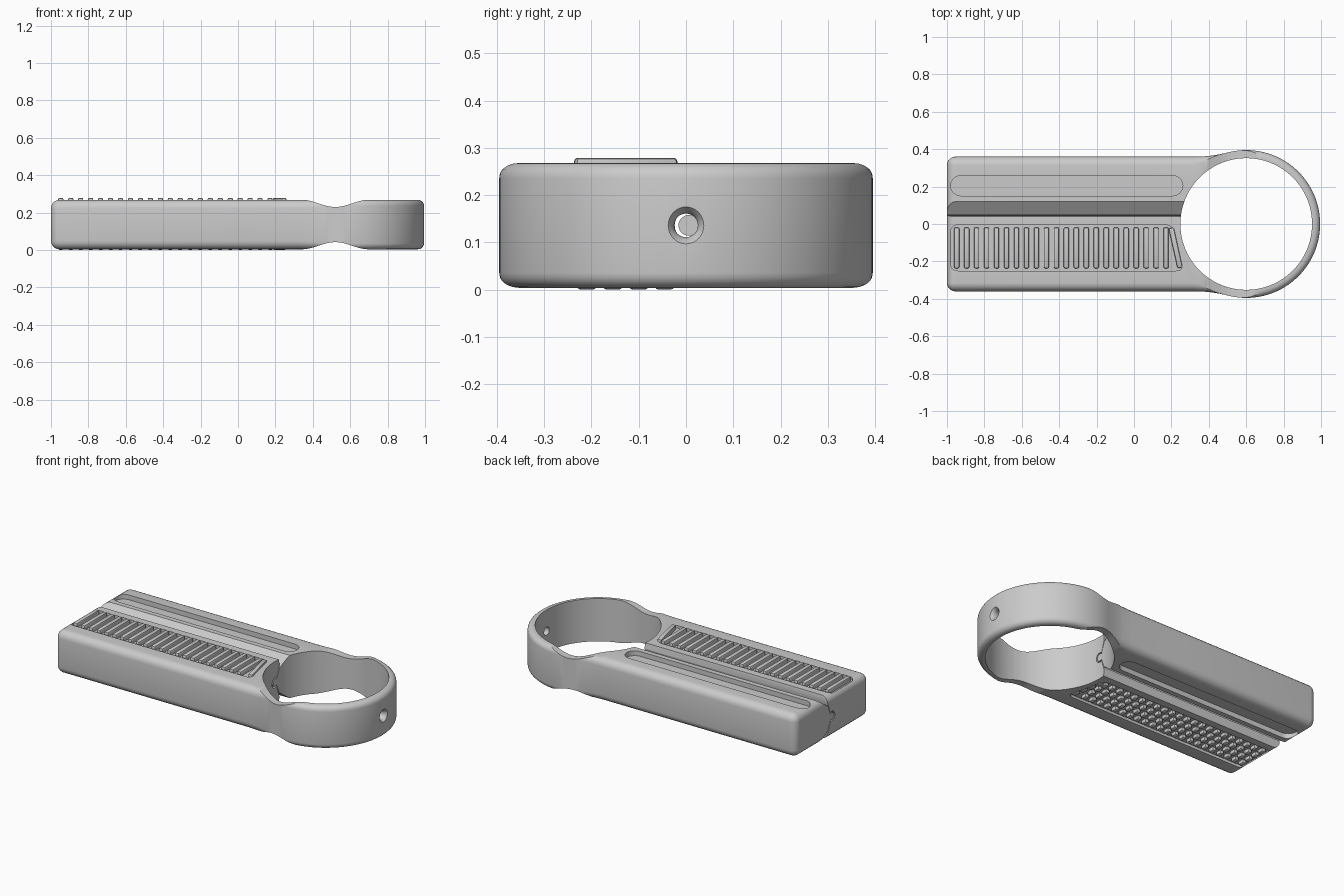
import bpy, bmesh, math
from mathutils import Vector, Matrix

if "Cube" in bpy.data.objects:
    bpy.data.objects.remove(bpy.data.objects["Cube"])

Z0, Z1, RX = 0.004, 0.268, 0.6     # bottom, top, ring centre x
ZM = (Z0 + Z1) / 2


def add_mesh(name, bm):
    bmesh.ops.remove_doubles(bm, verts=bm.verts, dist=1e-5)
    bmesh.ops.recalc_face_normals(bm, faces=bm.faces)
    me = bpy.data.meshes.new(name)
    bm.to_mesh(me)
    bm.free()
    ob = bpy.data.objects.new(name, me)
    bpy.context.collection.objects.link(ob)
    return ob


def loft(name, rings):
    """Skin closed rings of equal length and cap both ends."""
    bm = bmesh.new()
    vs = [[bm.verts.new(p) for p in r] for r in rings]
    n = len(rings[0])
    for a, b in zip(vs, vs[1:]):
        for i in range(n):
            j = (i + 1) % n
            bm.faces.new((a[i], a[j], b[j], b[i]))
    bm.faces.new(vs[0])
    bm.faces.new(vs[-1])
    return add_mesh(name, bm)


def prism(name, pts, axis, lo, hi):
    """Extrude a 2D outline along an axis."""
    put = {'X': lambda p, t: (t, p[0], p[1]),
           'Y': lambda p, t: (p[0], t, p[1]),
           'Z': lambda p, t: (p[0], p[1], t)}[axis]
    return loft(name, [[put(p, t) for p in pts] for t in (lo, hi)])


def arc(cx, cy, r, a0, a1, n):
    out = []
    for i in range(n + 1):
        a = math.radians(a0 + (a1 - a0) * i / n)
        out.append((cx + r * math.cos(a), cy + r * math.sin(a)))
    return out


def rounded(pts, r, n=5):
    out = []
    for i, p in enumerate(pts):
        p = Vector(p)
        a = p + (Vector(pts[i - 1]) - p).normalized() * r
        b = p + (Vector(pts[(i + 1) % len(pts)]) - p).normalized() * r
        for k in range(n + 1):
            t = k / n
            out.append(tuple(a * (1 - t) ** 2 + p * 2 * t * (1 - t) + b * t * t))
    return out


def cut(body, tool):
    m = body.modifiers.new("cut", 'BOOLEAN')
    m.operation = 'DIFFERENCE'
    m.solver = 'EXACT'
    m.object = tool
    bpy.context.view_layer.objects.active = body
    bpy.ops.object.modifier_apply(modifier=m.name)
    bpy.data.objects.remove(tool)


def smooth(ob):
    bpy.ops.object.select_all(action='DESELECT')
    ob.select_set(True)
    bpy.context.view_layer.objects.active = ob
    bpy.ops.object.shade_smooth_by_angle(angle=math.radians(32))


def flip(pts):
    return [(a, 2 * ZM - b) for a, b in pts]


# body: handle flowing into a round collar, with rounded top and bottom edges
W = 0.045
side = [(0.0, 0.36), (0.32, 0.36), (0.38, 0.362), (0.42, 0.366), (0.46, 0.373)]
outline = ([(x, -y) for x, y in side] + arc(RX, 0, 0.395, -105, 105, 72)
           + side[::-1] + arc(-1 + W, 0.36 - W, W, 90, 180, 6)
           + arc(-1 + W, -0.36 + W, W, 180, 270, 6))
N = len(outline)


def inset(k):
    """Point k of the outline moved in by its full edge radius."""
    x, y = outline[k]
    if x < -1 + W + 1e-6:
        return Vector((-1 + W, math.copysign(0.36 - W, y))), W
    d = Vector(outline[(k + 1) % N]) - Vector(outline[k - 1])
    nrm = Vector((d.y, -d.x)).normalized()
    w = W + (0.032 - W) * min(1, max(0, (x - 0.35) / 0.2))
    return Vector((x, y)) - nrm * w, w


ins = [inset(k) for k in range(N)]
rings = []
STEPS = [i * 90 / 5 for i in range(6)]
for sgn, angles in ((-1, STEPS[::-1]), (1, STEPS)):
    for a in angles:
        a = math.radians(a)
        ring = []
        for p, (q, w) in zip(outline, ins):
            v = q + (Vector(p) - q) * math.cos(a)
            z = (Z1 - w + w * math.sin(a)) if sgn > 0 else (Z0 + w - w * math.sin(a))
            ring.append((v.x, v.y, z))
        rings.append(ring)
body = loft("clamp_body", rings)

# collar opening
cut(body, prism("opening_cutter", arc(RX, 0, 0.352, 0, 360 - 3.75, 95), 'Z', -0.2, 0.5))

# waist dips on top and bottom
dip = [(0.34, 0.4)]
for i in range(25):
    t = i / 24
    dip.append((0.34 + 0.36 * t, Z1 + 0.0005 - 0.0385 * math.sin(math.pi * t) ** 2))
dip.append((0.70, 0.4))
# V grooves and grip slots
vee = [(0.04, 0.4), (0.04, Z1), (0.05, 0.215), (0.12, Z1), (0.13, 0.4)]
slot = arc(0.207, 0.205, 0.054, -90, 90, 12) + arc(-0.926, 0.205, 0.054, 90, 270, 12)
panel = rounded([(-0.98, -0.25), (0.265, -0.25), (0.205, -0.005), (-0.98, -0.005)], 0.04)
for f in (lambda p: p, flip):
    cut(body, prism("dip_cutter", f(dip), 'Y', -0.6, 0.6))
    cut(body, prism("groove_cutter", f(vee), 'X', -1.2, 0.45))
for pts, depth in ((slot, 0.03), (panel, 0.016)):
    cut(body, prism("pocket_cutter", pts, 'Z', Z1 - depth, 0.5))
    cut(body, prism("pocket_cutter", pts, 'Z', -0.3, Z0 + depth))

# clamp slit joining both grooves around a round key
path_a = [(0.049, 0.24)] + arc(0.006, ZM, 0.030, 60, 300, 16) + [(0.049, 0.03)]
path_b = [(0.057, 0.24)] + arc(0.006, ZM, 0.022, 50, 310, 16) + [(0.057, 0.03)]
cut(body, prism("slit_cutter", path_a + path_b[::-1], 'X', -1.2, 0.45))

# countersunk screw hole at the tip of the collar
hole = [(0.85, 0.025), (0.972, 0.025), (0.984, 0.030), (0.996, 0.040), (1.1, 0.06)]
cut(body, loft("hole_cutter", [[(x, a, b) for a, b in arc(0, ZM, r, 0, 348.75, 31)]
                               for x, r in hole]))
smooth(body)


# grip ribs on top, rows of knobs underneath
def grip(name, z_lo, z_hi, rows):
    bm = bmesh.new()
    y0, y1 = -0.237, -0.018
    step = (y1 - y0) / rows
    for i in range(23):
        x = -0.948 + i * 0.0533
        last = i == 22
        for r in range(rows):
            y = y0 + (r + 0.5) * step
            length = step if rows == 1 else step * 0.72
            shift = -(y - y0) * 0.22 + 0.022 if last else 0
            m = (Matrix.Translation((x + shift, y, (z_lo + z_hi) / 2))
                 @ Matrix.Rotation(0.22 if last else 0, 4, 'Z')
                 @ Matrix.Diagonal((0.028, length, z_hi - z_lo, 1)))
            bmesh.ops.create_cube(bm, size=1, matrix=m)
    bmesh.ops.bevel(bm, geom=bm.edges[:], offset=0.008, segments=2,
                    profile=0.5, affect='EDGES')
    smooth(add_mesh(name, bm))


grip("top_grip_ribs", Z1 - 0.026, 0.279, 1)
grip("bottom_grip_knobs", 0.0, Z0 + 0.026, 4)
